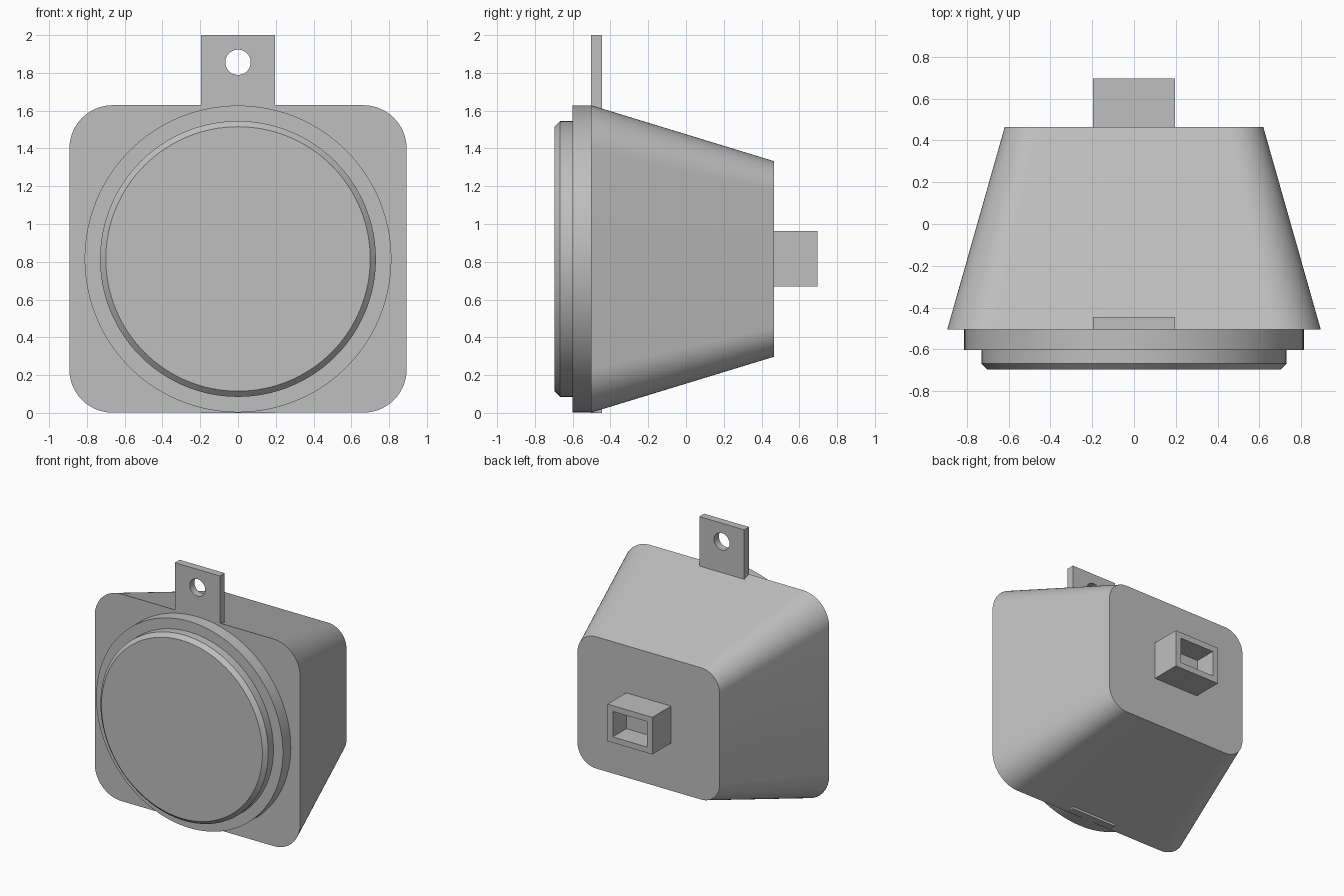
import bpy
import bmesh
from math import cos, sin, pi, radians
from mathutils import Matrix

cube = bpy.data.objects.get("Cube")
if cube:
    bpy.data.objects.remove(cube, do_unlink=True)

GREY = (0.52, 0.52, 0.52, 1)
grey = bpy.data.materials.new("plain_grey")
grey.use_nodes = True
grey.diffuse_color = GREY
grey.node_tree.nodes["Principled BSDF"].inputs["Base Color"].default_value = GREY

MID_Z = 0.815      # height of the central axis
FRONT_Y = -0.504   # front face of the housing
BACK_Y = 0.465     # rear face of the housing
END_Y = 0.697      # outermost depth, front and rear


def finish(name, bm, smooth=False):
    bmesh.ops.recalc_face_normals(bm, faces=bm.faces)
    mesh = bpy.data.meshes.new(name)
    bm.to_mesh(mesh)
    bm.free()
    mesh.materials.append(grey)
    obj = bpy.data.objects.new(name, mesh)
    bpy.context.collection.objects.link(obj)
    if smooth:
        bpy.ops.object.select_all(action="DESELECT")
        obj.select_set(True)
        bpy.context.view_layer.objects.active = obj
        bpy.ops.object.shade_smooth_by_angle(angle=radians(25))
    return obj


def loft(name, rings):
    """Skin equal-length rings of points and cap both ends."""
    bm = bmesh.new()
    loops = [[bm.verts.new(p) for p in ring] for ring in rings]
    n = len(loops[0])
    for a, b in zip(loops, loops[1:]):
        for i in range(n):
            j = (i + 1) % n
            bm.faces.new((a[i], a[j], b[j], b[i]))
    bm.faces.new(loops[0])
    bm.faces.new(loops[-1])
    return finish(name, bm, smooth=True)


def rounded_rect(y, half_x, half_z, r, steps=14):
    points = []
    for k, (sx, sz) in enumerate([(1, 1), (-1, 1), (-1, -1), (1, -1)]):
        for i in range(steps + 1):
            a = pi / 2 * (k + i / steps)
            points.append((sx * (half_x - r) + r * cos(a), y,
                           MID_Z + sz * (half_z - r) + r * sin(a)))
    return points


def circle(y, r, n=128):
    return [(r * cos(2 * pi * i / n), y, MID_Z + r * sin(2 * pi * i / n))
            for i in range(n)]


def box(x, y0, y1, z0, z1):
    bm = bmesh.new()
    size = Matrix.Diagonal((2 * x, y1 - y0, z1 - z0, 1))
    place = Matrix.Translation((0, (y0 + y1) / 2, (z0 + z1) / 2))
    bmesh.ops.create_cube(bm, size=1, matrix=place @ size)
    return bm


# Tapered housing
loft("housing", [rounded_rect(FRONT_Y, 0.893, 0.814, 0.23),
                 rounded_rect(BACK_Y, 0.618, 0.518, 0.16)])

# Round front: mounting ring and chamfered lens
loft("front_ring", [circle(-0.602, 0.812), circle(FRONT_Y + 0.01, 0.812)])
loft("front_lens", [circle(-END_Y, 0.70), circle(-END_Y + 0.03, 0.73),
                    circle(-0.59, 0.73)])

# Rear connector with a recessed socket
bm = box(0.195, BACK_Y - 0.02, END_Y, 0.67, 0.962)
rear = max(bm.faces, key=lambda f: f.calc_center_median().y)
bmesh.ops.inset_individual(bm, faces=[rear], thickness=0.065)
socket = bmesh.ops.extrude_discrete_faces(bm, faces=[rear])["faces"][0]
bmesh.ops.translate(bm, verts=socket.verts, vec=(0, -0.17, 0))
finish("rear_connector", bm)

# Mounting plate running the full height, with a hole at the top
plate = finish("mounting_plate", box(0.195, FRONT_Y, -0.445, 0, 2))
bm = bmesh.new()
bmesh.ops.create_cone(bm, cap_ends=True, segments=48, radius1=0.067,
                      radius2=0.067, depth=0.4,
                      matrix=Matrix.Translation((0, -0.47, 1.856))
                      @ Matrix.Rotation(pi / 2, 4, "X"))
cutter = finish("hole_cutter", bm)
cutter.hide_render = True
cut = plate.modifiers.new("hole", "BOOLEAN")
cut.operation = "DIFFERENCE"
cut.solver = "EXACT"
cut.object = cutter
bpy.ops.object.select_all(action="DESELECT")
plate.select_set(True)
bpy.context.view_layer.objects.active = plate
bpy.ops.object.modifier_apply(modifier=cut.name)
bpy.data.objects.remove(cutter, do_unlink=True)
bpy.ops.object.shade_smooth_by_angle(angle=radians(25))
